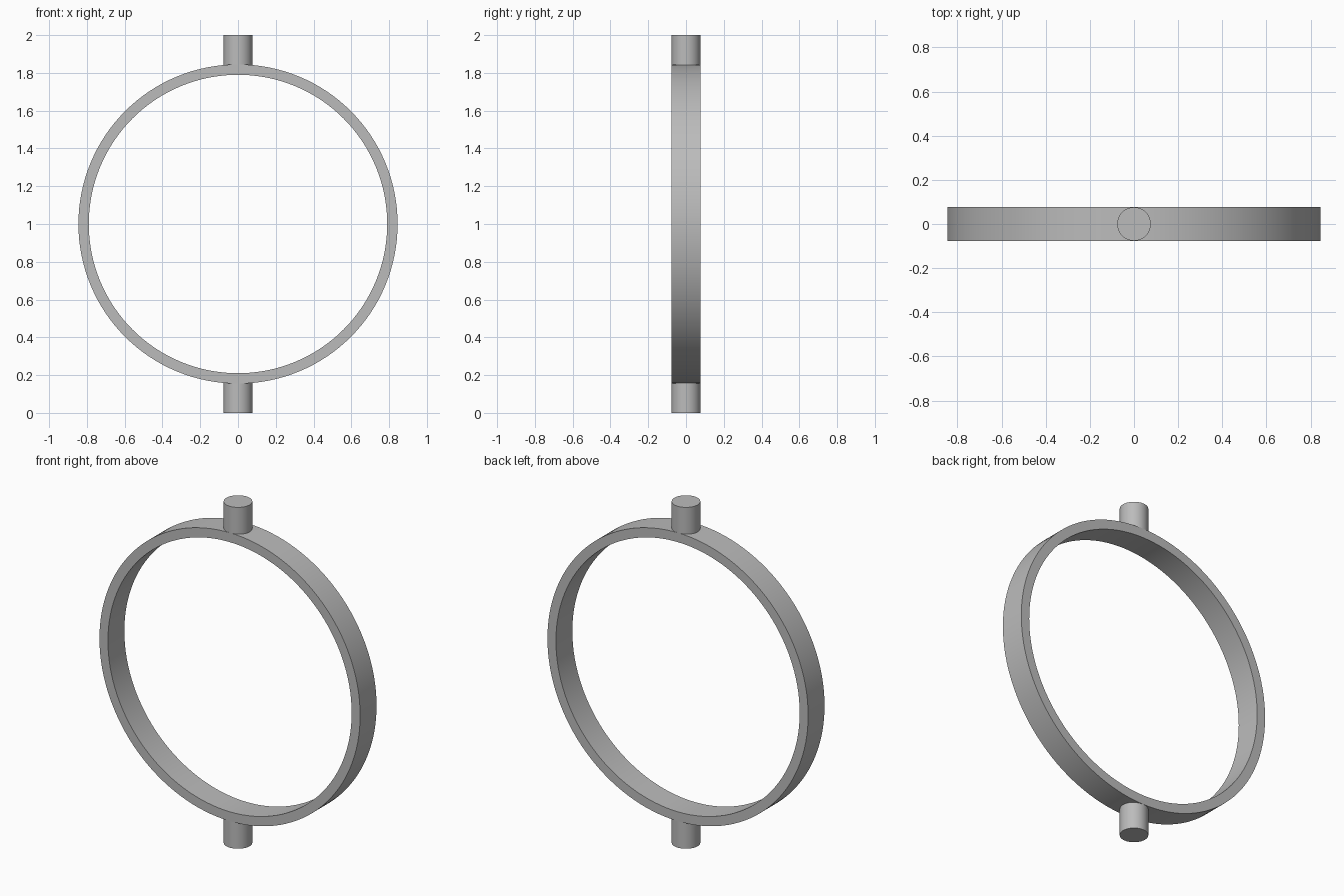
import bpy, bmesh
from math import radians, cos, sin, tau

OUTER, INNER, HALF = 0.845, 0.79, 0.076   # ring radii and half depth
SEGMENTS = 128

cube = bpy.data.objects.get("Cube")
if cube:
    bpy.data.objects.remove(cube, do_unlink=True)

grey = bpy.data.materials.new("plain grey")
grey.use_nodes = True
grey.diffuse_color = (0.5, 0.5, 0.5, 1)
grey.node_tree.nodes["Principled BSDF"].inputs["Base Color"].default_value = (0.5, 0.5, 0.5, 1)


def finish(bm, name):
    bmesh.ops.recalc_face_normals(bm, faces=bm.faces)
    mesh = bpy.data.meshes.new(name)
    bm.to_mesh(mesh)
    bm.free()
    mesh.materials.append(grey)
    obj = bpy.data.objects.new(name, mesh)
    bpy.context.collection.objects.link(obj)
    bpy.ops.object.select_all(action='DESELECT')
    obj.select_set(True)
    bpy.context.view_layer.objects.active = obj
    bpy.ops.object.shade_smooth_by_angle(angle=radians(30))
    return obj


# Upright ring: a rectangular section swept around the y axis
bm = bmesh.new()
section = [(OUTER, -HALF), (OUTER, HALF), (INNER, HALF), (INNER, -HALF)]
loops = []
for i in range(SEGMENTS):
    a = tau * i / SEGMENTS
    loops.append([bm.verts.new((r * cos(a), y, 1 + r * sin(a))) for r, y in section])
for i, here in enumerate(loops):
    after = loops[(i + 1) % SEGMENTS]
    for j in range(4):
        k = (j + 1) % 4
        bm.faces.new((here[j], here[k], after[k], after[j]))
finish(bm, "ring")

# Pivot pins, sunk a little into the ring at the top and bottom
PIN_LENGTH = 0.175
for name, z in (("top_pin", 2 - PIN_LENGTH / 2), ("bottom_pin", PIN_LENGTH / 2)):
    bm = bmesh.new()
    bmesh.ops.create_cone(bm, cap_ends=True, segments=64, radius1=HALF,
                          radius2=HALF, depth=PIN_LENGTH)
    bmesh.ops.translate(bm, vec=(0, 0, z), verts=bm.verts)
    finish(bm, name)
